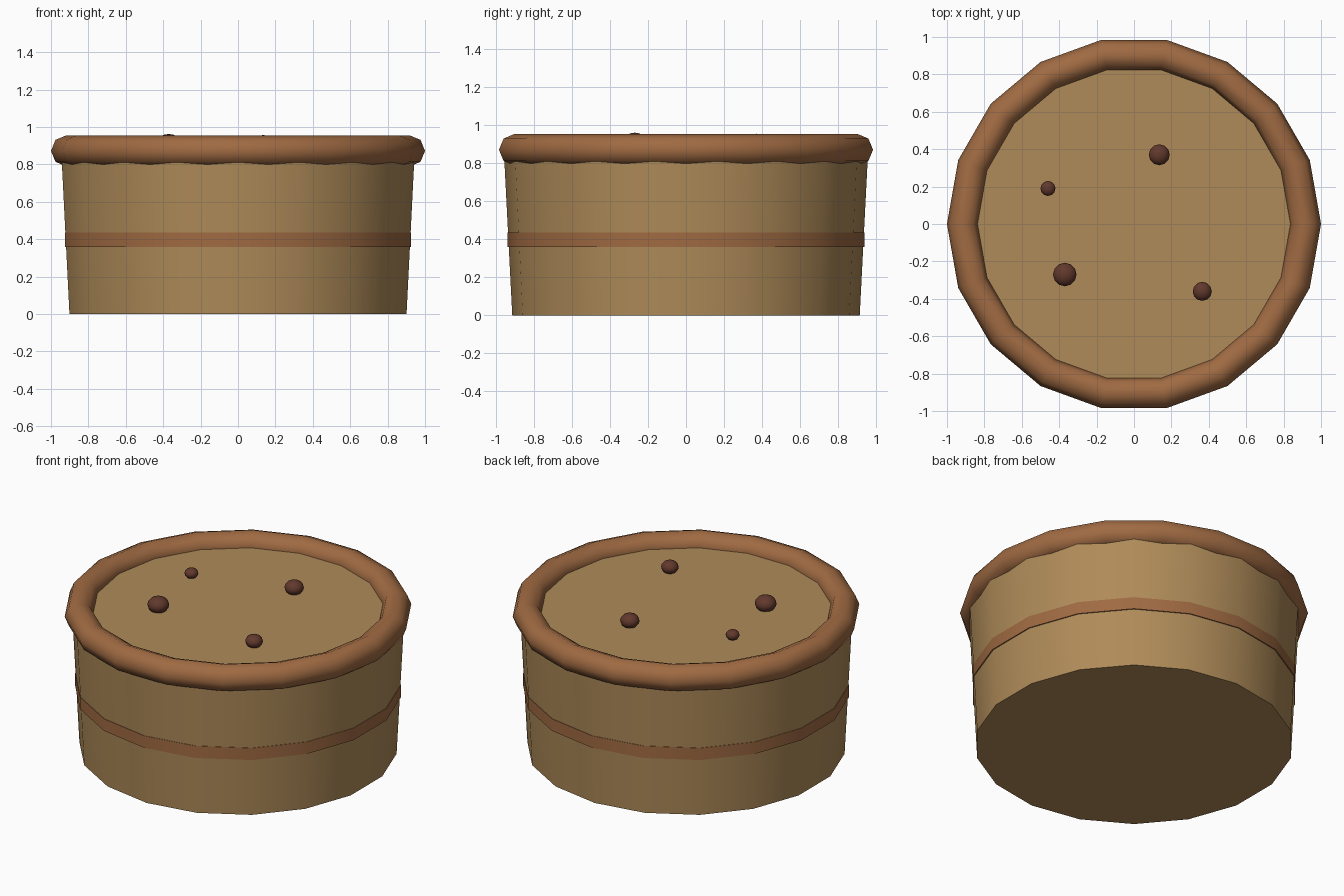
import bpy, math

if "Cube" in bpy.data.objects:
    bpy.data.objects.remove(bpy.data.objects["Cube"])

SIDES = 18


def material(name, rgb):
    m = bpy.data.materials.new(name)
    m.diffuse_color = (*rgb, 1)
    m.use_nodes = True
    m.node_tree.nodes["Principled BSDF"].inputs["Base Color"].default_value = m.diffuse_color
    return m


CRUST = material("crust", (0.43, 0.26, 0.10))
RIM = material("rim", (0.35, 0.145, 0.055))
CHIP = material("chip", (0.12, 0.04, 0.025))


def finish(name, mat, angle=40):
    ob = bpy.context.object
    ob.name = name
    ob.data.materials.append(mat)
    bpy.ops.object.shade_smooth_by_angle(angle=math.radians(angle))
    return ob


# Tapered body, its cap forms the recessed top
TOP = 0.88
bpy.ops.mesh.primitive_cone_add(vertices=SIDES, radius1=0.915, radius2=0.96,
                                depth=TOP, location=(0, 0, TOP / 2))
finish("body", CRUST)

# Thin band around the middle
bpy.ops.mesh.primitive_cylinder_add(vertices=SIDES, radius=0.94, depth=0.076,
                                    location=(0, 0, 0.397))
finish("band", RIM)

# Rolled rim
bpy.ops.mesh.primitive_torus_add(major_segments=SIDES, minor_segments=8,
                                 major_radius=0.9165, minor_radius=0.0835,
                                 location=(0, 0, 0.872))
finish("rim", RIM, 60)

# Flattened chips on top: x, y, radius
for i, (x, y, r) in enumerate([(-0.37, -0.27, 0.063), (0.135, 0.37, 0.056),
                               (0.365, -0.36, 0.051), (-0.46, 0.19, 0.04)]):
    bpy.ops.mesh.primitive_uv_sphere_add(segments=12, ring_count=8, radius=r,
                                         location=(x, y, 0.913))
    bpy.context.object.scale.z = 0.78
    finish(f"chip_{i + 1}", CHIP, 60)
